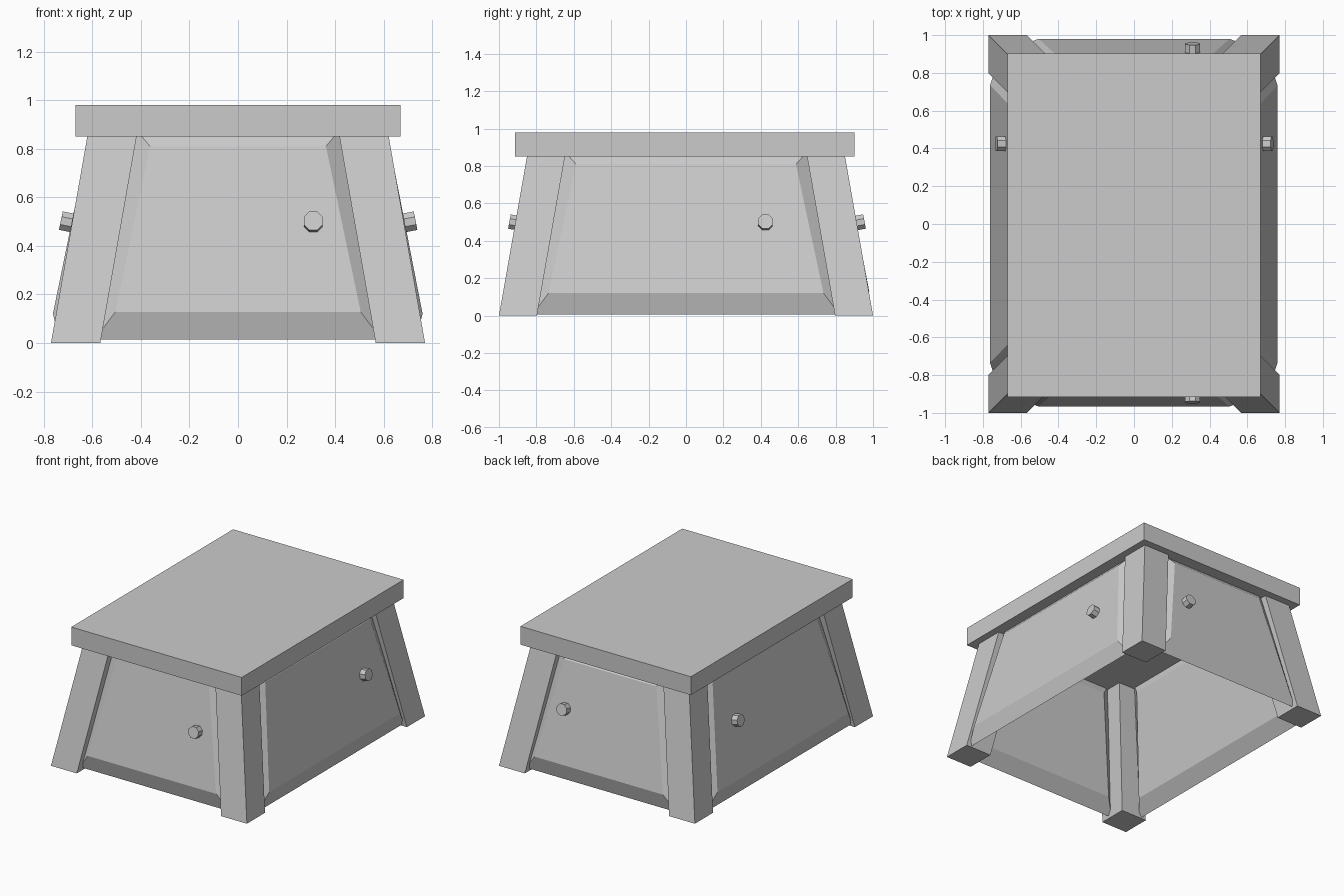
import bpy, bmesh
from math import radians, atan, pi
from mathutils import Matrix, Vector

if "Cube" in bpy.data.objects:
    bpy.data.objects.remove(bpy.data.objects["Cube"])

SPLAY = 0.176    # inward lean of the legs per unit of height
HALF = 0.052     # half thickness of the panels


def add_object(name, bm):
    bmesh.ops.recalc_face_normals(bm, faces=bm.faces[:])
    mesh = bpy.data.meshes.new(name)
    bm.to_mesh(mesh)
    bm.free()
    obj = bpy.data.objects.new(name, mesh)
    bpy.context.collection.objects.link(obj)
    return obj


def loft(name, rings, matrix=Matrix()):
    """Solid skinned through a list of four-point rings."""
    bm = bmesh.new()
    loops = [[bm.verts.new(matrix @ Vector(p)) for p in ring] for ring in rings]
    for a, b in zip(loops, loops[1:]):
        for i in range(4):
            j = (i + 1) % 4
            bm.faces.new((a[i], a[j], b[j], b[i]))
    bm.faces.new(loops[0])
    bm.faces.new(loops[-1])
    return add_object(name, bm)


def rect(x0, x1, y0, y1, z):
    return [(x0, y0, z), (x1, y0, z), (x1, y1, z), (x0, y1, z)]


def trapezoid(bottom, top):
    """Each end is (half width, distance outward, height), facing -y."""
    (wb, ob, zb), (wt, ot, zt) = bottom, top
    return [(-wb, -ob, zb), (wb, -ob, zb), (wt, -ot, zt), (-wt, -ot, zt)]


def panel(side, angle, face, rim, out, bolt_u, lean):
    (wb, zb), (wt, zt) = face
    out_top = out - lean * (zt - zb)
    turn = Matrix.Rotation(radians(angle), 4, 'Z')
    drop, rise, tilt = 0.113, 0.08, lean * HALF
    # Chamfered board: outer face, sharp rim, inner face
    loft(side + "_panel", [
        trapezoid((wb, out, zb), (wt, out_top, zt)),
        trapezoid((rim[0], out + lean * drop - HALF, zb - drop),
                  (rim[1], out_top - lean * rise - HALF, zt + rise)),
        trapezoid((wb, out - 2 * HALF, zb - 2 * tilt),
                  (wt, out_top - 2 * HALF, zt - 2 * tilt)),
    ], turn)
    # Eight-sided bolt square to the leaning panel
    bm = bmesh.new()
    bmesh.ops.create_cone(bm, cap_ends=True, segments=8, radius1=0.042,
                          radius2=0.042, depth=0.09)
    place = (turn
             @ Matrix.Translation((bolt_u, -(out - lean * (0.495 - zb)), 0.495))
             @ Matrix.Rotation(pi / 2 - atan(lean), 4, 'X')
             @ Matrix.Rotation(pi / 8, 4, 'Z'))
    bmesh.ops.transform(bm, matrix=place, verts=bm.verts[:])
    add_object(side + "_bolt", bm)


# Top slab
loft("top_slab", [rect(-0.67, 0.67, -0.915, 0.902, z) for z in (0.85, 0.98)])

# Splayed corner legs
for fb, sy in (("front", -1), ("back", 1)):
    for lr, sx in (("left", -1), ("right", 1)):
        rings = []
        for z in (0, 0.87):
            s = SPLAY * z
            rings.append(rect(sx * (0.77 - s), sx * (0.567 - s),
                              sy * (1.0 - s), sy * (0.797 - s), z))
        loft(f"{fb}_{lr}_leg", rings)

# Chamfered panels with bolts on all four sides
end_face = ((0.505, 0.128), (0.362, 0.81))
side_face = ((0.735, 0.12), (0.588, 0.81))
panel("front", 0, end_face, (0.59, 0.43), 0.966, 0.31, 0.18)
panel("back", 180, end_face, (0.59, 0.43), 0.98, -0.31, 0.19)
panel("right", 90, side_face, (0.82, 0.66), 0.76, 0.425, 0.195)
panel("left", -90, side_face, (0.82, 0.66), 0.762, -0.425, 0.205)
